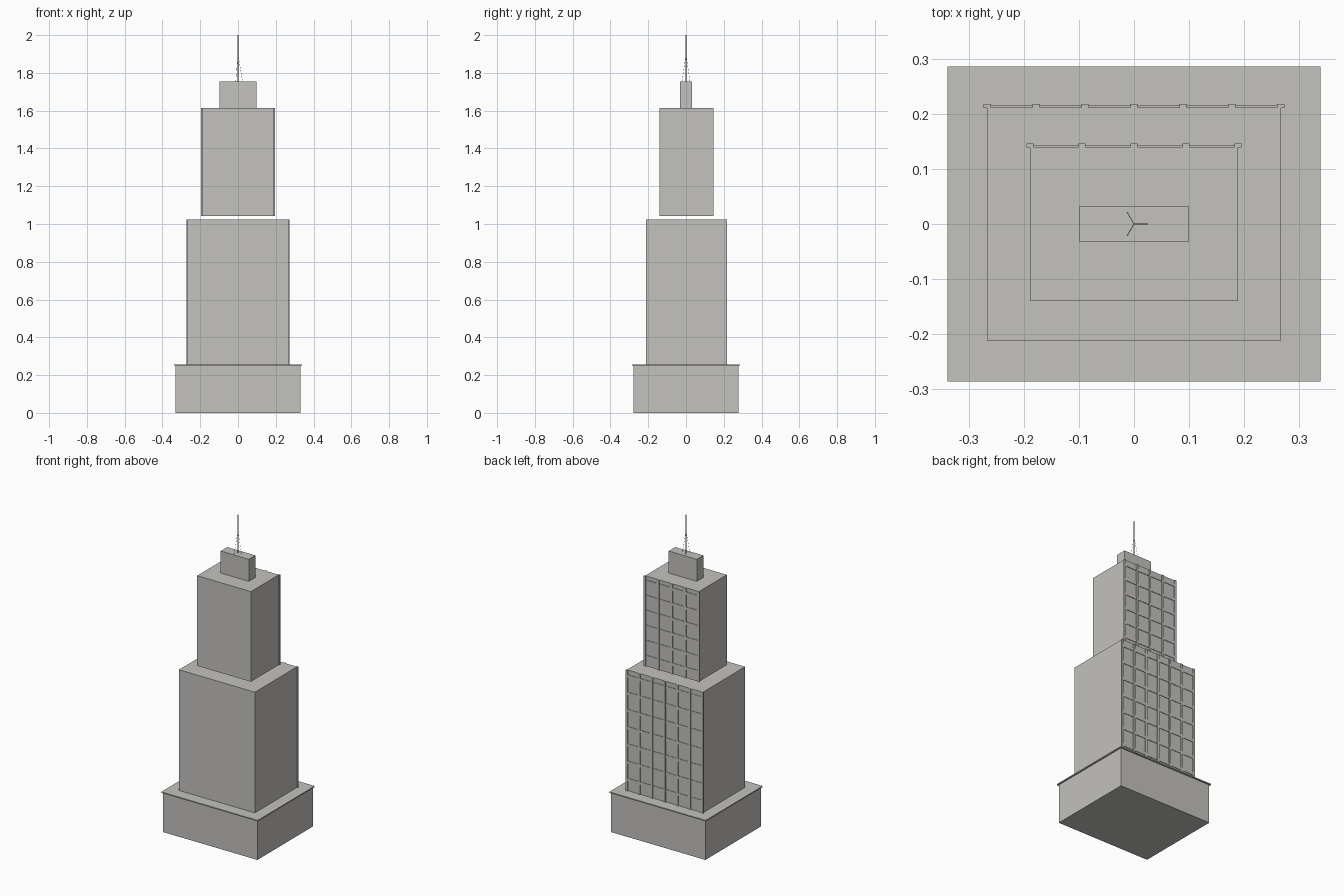
import bpy, bmesh, math
from mathutils import Vector, Matrix

if "Cube" in bpy.data.objects:
    bpy.data.objects.remove(bpy.data.objects["Cube"])

stone = bpy.data.materials.new("warm_grey_stone")
stone.diffuse_color = (0.55, 0.54, 0.515, 1)
stone.use_nodes = True
stone.node_tree.nodes["Principled BSDF"].inputs["Base Color"].default_value = stone.diffuse_color


def finish(name, bm):
    me = bpy.data.meshes.new(name)
    bm.to_mesh(me)
    bm.free()
    me.materials.append(stone)
    ob = bpy.data.objects.new(name, me)
    bpy.context.collection.objects.link(ob)
    return ob


def add_box(bm, x0, x1, y0, y1, z0, z1):
    m = Matrix.Translation(((x0 + x1) / 2, (y0 + y1) / 2, (z0 + z1) / 2))
    m = m @ Matrix.Diagonal((x1 - x0, y1 - y0, z1 - z0, 1))
    bmesh.ops.create_cube(bm, size=1, matrix=m)


def block(name, hx, hy, z0, z1):
    bm = bmesh.new()
    add_box(bm, -hx, hx, -hy, hy, z0, z1)
    return finish(name, bm)


def rod(name, a, b, r, sides=6):
    a, b = Vector(a), Vector(b)
    d = b - a
    bm = bmesh.new()
    m = Matrix.Translation((a + b) / 2) @ d.to_track_quat('Z', 'Y').to_matrix().to_4x4()
    bmesh.ops.create_cone(bm, cap_ends=True, segments=sides, radius1=r, radius2=r,
                          depth=d.length, matrix=m)
    return finish(name, bm)


def facade(prefix, hx, hy, z0, z1, bays, floors):
    # vertical piers and horizontal floor bands on the back wall
    piers, bands = bmesh.new(), bmesh.new()
    for i in range(bays + 1):
        x = -hx + 2 * hx * i / bays
        add_box(piers, x - 0.0067, x + 0.0067, hy - 0.001, hy + 0.006, z0, z1)
    h = (z1 - z0) / floors
    for k in range(floors):
        z = z0 + (k + 0.65) * h
        for i in range(bays):
            x = -hx + 2 * hx * i / bays
            add_box(bands, x + 0.0067, x + 2 * hx / bays - 0.0067,
                    hy - 0.001, hy + 0.003, z - 0.009, z + 0.009)
    finish(prefix + "_piers", piers)
    finish(prefix + "_floor_bands", bands)


# Podium and its cornice
block("podium", 0.331, 0.278, 0.0, 0.25)
block("podium_cornice", 0.339, 0.286, 0.25, 0.257)

# Two setback tower stages; the upper floats just above the lower
block("lower_tower", 0.267, 0.212, 0.257, 1.024)
facade("lower_tower", 0.267, 0.212, 0.257, 1.024, 6, 7)
block("upper_tower", 0.189, 0.14, 1.042, 1.615)
facade("upper_tower", 0.189, 0.14, 1.042, 1.615, 4, 6)

# Rooftop plant room, mast and guy wires
block("plant_room", 0.099, 0.033, 1.615, 1.755)
rod("mast", (0, 0, 1.755), (0, 0, 2.0), 0.0015, 8)
for i in range(3):
    t = math.radians(120 * i)
    rod(f"guy_wire_{i + 1}", (0.024 * math.cos(t), 0.024 * math.sin(t), 1.755),
        (0, 0, 1.9), 0.0006, 4)
